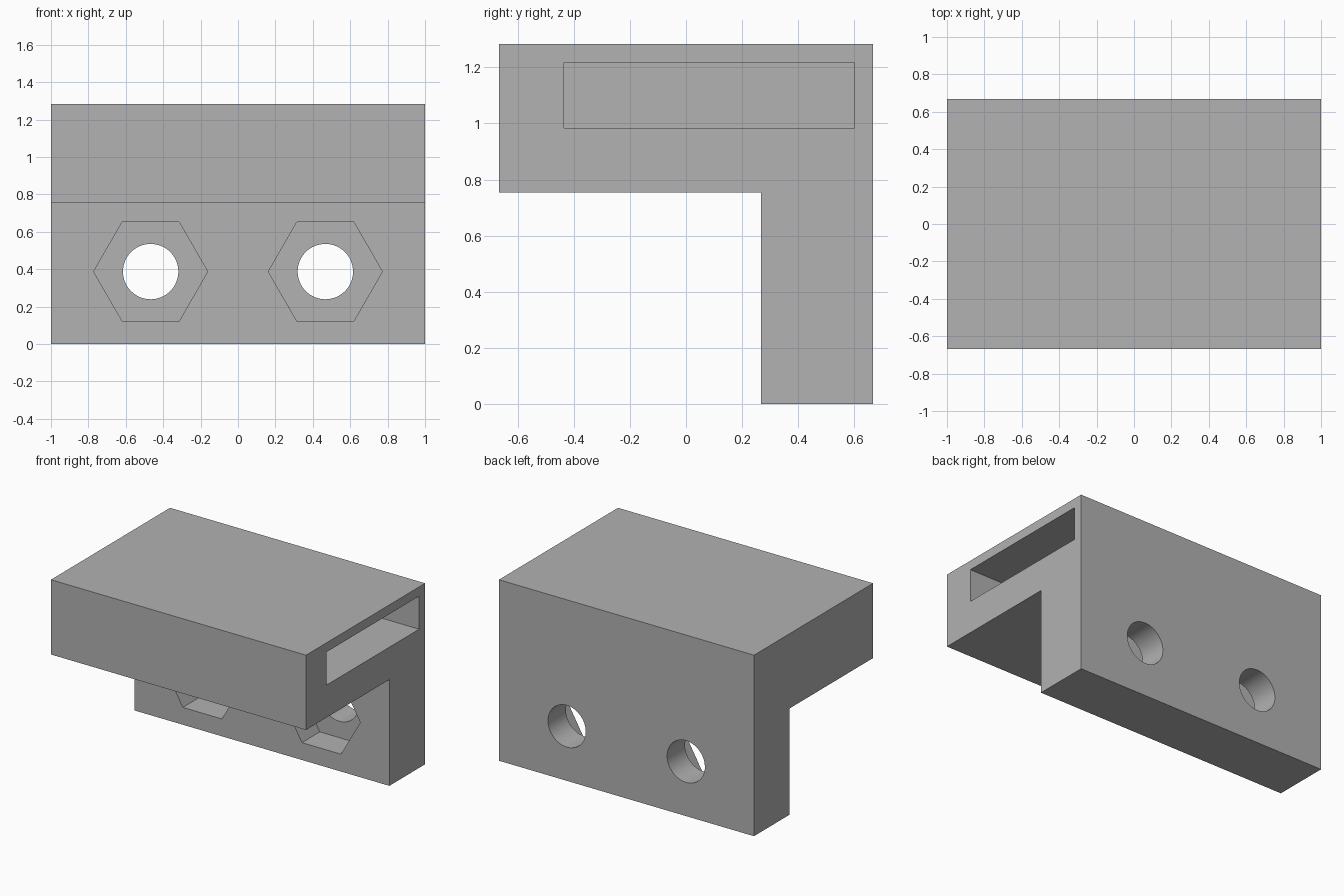
import bpy
import bmesh
import math
from mathutils import Matrix, Vector

if "Cube" in bpy.data.objects:
    bpy.data.objects.remove(bpy.data.objects["Cube"], do_unlink=True)

# Main dimensions
HALF_X, HALF_Y, TOP = 1.0, 0.667, 1.283
SHELF_Z = 0.753      # underside of the overhanging block
PLATE_Y = 0.267      # front of the mounting plate
HOLE_X, HOLE_Z = 0.467, 0.387

grey = bpy.data.materials.new("plain_grey")
grey.use_nodes = True
colour = (0.445, 0.445, 0.445, 1)
grey.diffuse_color = colour
grey.node_tree.nodes["Principled BSDF"].inputs["Base Color"].default_value = colour


def make_object(name, bm):
    bmesh.ops.recalc_face_normals(bm, faces=bm.faces)
    mesh = bpy.data.meshes.new(name)
    bm.to_mesh(mesh)
    bm.free()
    mesh.materials.append(grey)
    obj = bpy.data.objects.new(name, mesh)
    bpy.context.collection.objects.link(obj)
    return obj


def box(name, low, high):
    low, high = Vector(low), Vector(high)
    bm = bmesh.new()
    bmesh.ops.create_cube(bm, size=1, matrix=Matrix.Translation((low + high) / 2)
                          @ Matrix.Diagonal((*(high - low), 1)))
    return make_object(name, bm)


def prism_y(name, sides, radius, x, z, y0, y1):
    """Regular prism along y with a corner pointing along x."""
    bm = bmesh.new()
    ring = [bm.verts.new((x + radius * math.cos(i * math.tau / sides), y0,
                          z + radius * math.sin(i * math.tau / sides)))
            for i in range(sides)]
    face = bm.faces.new(ring)
    out = bmesh.ops.extrude_face_region(bm, geom=[face])
    moved = [v for v in out["geom"] if isinstance(v, bmesh.types.BMVert)]
    bmesh.ops.translate(bm, verts=moved, vec=(0, y1 - y0, 0))
    return make_object(name, bm)


# L-shaped bracket body, extruded along x
profile = [(PLATE_Y, 0), (HALF_Y, 0), (HALF_Y, TOP),
           (-HALF_Y, TOP), (-HALF_Y, SHELF_Z), (PLATE_Y, SHELF_Z)]
bm = bmesh.new()
end = bm.faces.new([bm.verts.new((-HALF_X, y, z)) for y, z in profile])
out = bmesh.ops.extrude_face_region(bm, geom=[end])
bmesh.ops.translate(bm, vec=(2 * HALF_X, 0, 0),
                    verts=[v for v in out["geom"] if isinstance(v, bmesh.types.BMVert)])
bracket = make_object("bracket_body", bm)

# Slot open on the left end only
cutters = [box("slot_cutter", (-0.933, -0.435, 0.983), (1.1, 0.6, 1.217))]

# Bolt holes with hexagonal nut pockets in the front of the plate
for side in (-1, 1):
    x = side * HOLE_X
    cutters.append(prism_y("nut_pocket_cutter", 6, 0.305, x, HOLE_Z,
                           PLATE_Y - 0.1, PLATE_Y + 0.2))
    cutters.append(prism_y("bolt_hole_cutter", 64, 0.148, x, HOLE_Z,
                           PLATE_Y + 0.1, HALF_Y + 0.1))

bpy.ops.object.select_all(action="DESELECT")
bpy.context.view_layer.objects.active = bracket
bracket.select_set(True)
for cutter in cutters:
    cutter.hide_render = True
    mod = bracket.modifiers.new("cut", "BOOLEAN")
    mod.operation = "DIFFERENCE"
    mod.solver = "EXACT"
    mod.object = cutter
    bpy.ops.object.modifier_apply(modifier=mod.name)
    bpy.data.objects.remove(cutter, do_unlink=True)

bpy.ops.object.shade_smooth_by_angle(angle=math.radians(30))
